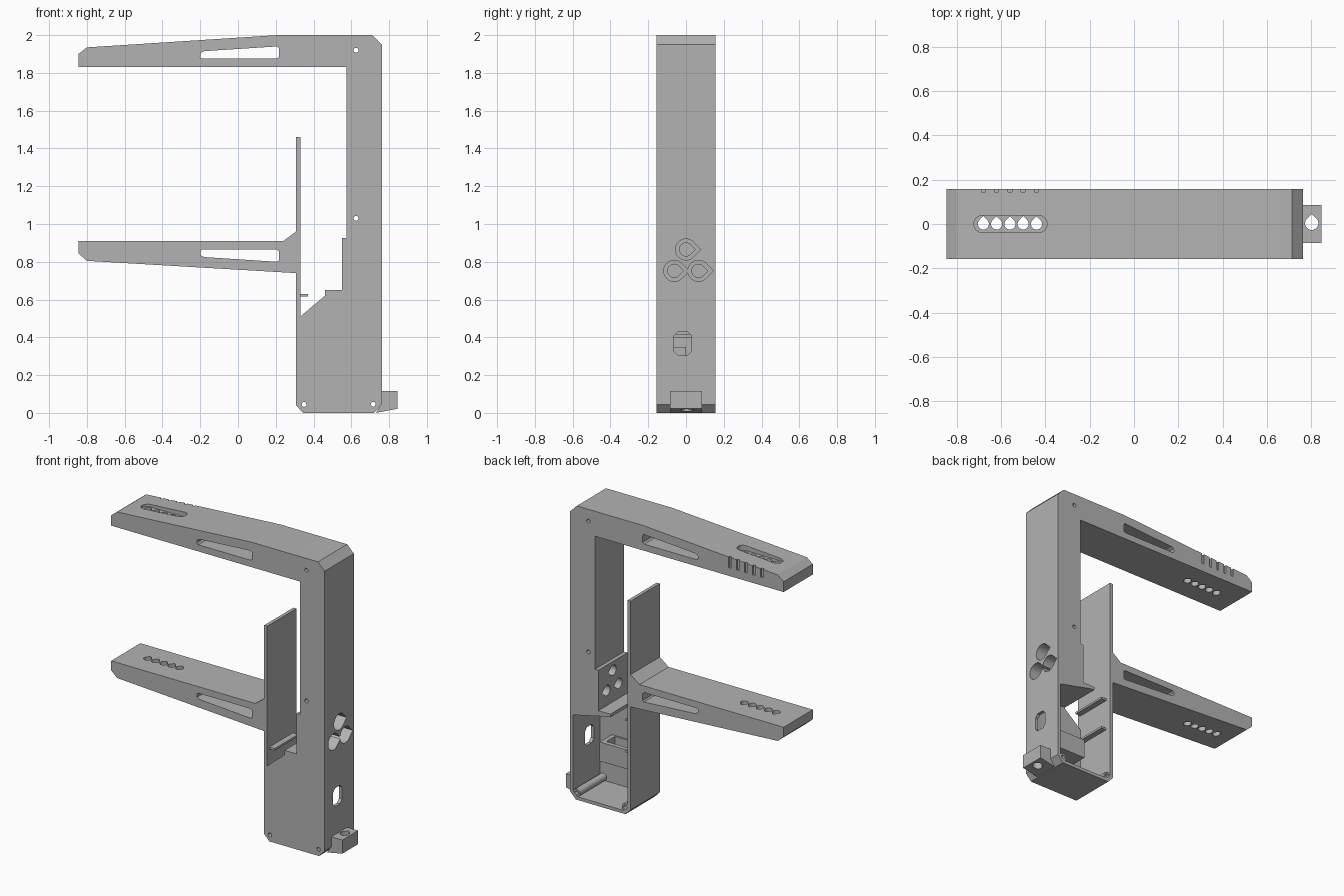
import bpy, bmesh, math
from mathutils import Vector

cube = bpy.data.objects.get("Cube")
if cube:
    bpy.data.objects.remove(cube, do_unlink=True)

HALF = 0.157
grey = bpy.data.materials.new("plain grey plastic")
grey.use_nodes = True
COLOUR = (0.45, 0.45, 0.45, 1)
grey.diffuse_color = COLOUR
for node in grey.node_tree.nodes:
    if node.type == 'BSDF_PRINCIPLED':
        node.inputs["Base Color"].default_value = COLOUR


def prism(name, pts, axis, a, b):
    """Extrude a 2D profile along an axis from a to b."""
    place = {'X': lambda u, v, w: (w, u, v),
             'Y': lambda u, v, w: (u, w, v),
             'Z': lambda u, v, w: (u, v, w)}[axis]
    bm = bmesh.new()
    face = bm.faces.new([bm.verts.new(place(u, v, a)) for u, v in pts])
    ext = bmesh.ops.extrude_face_region(bm, geom=[face])
    moved = [g for g in ext["geom"] if isinstance(g, bmesh.types.BMVert)]
    bmesh.ops.translate(bm, verts=moved, vec=Vector(place(0, 0, b - a)))
    bmesh.ops.recalc_face_normals(bm, faces=bm.faces)
    mesh = bpy.data.meshes.new(name)
    bm.to_mesh(mesh)
    bm.free()
    mesh.materials.append(grey)
    obj = bpy.data.objects.new(name, mesh)
    bpy.context.collection.objects.link(obj)
    return obj


def combine(target, tool, operation='DIFFERENCE'):
    """Apply a boolean and remove the tool."""
    mod = target.modifiers.new("combine", 'BOOLEAN')
    mod.operation, mod.solver, mod.object = operation, 'EXACT', tool
    bpy.context.view_layer.objects.active = target
    bpy.ops.object.modifier_apply(modifier=mod.name)
    bpy.data.objects.remove(tool, do_unlink=True)


def rect(u0, u1, v0, v1):
    return [(u0, v0), (u1, v0), (u1, v1), (u0, v1)]


def circle(u, v, r, n=24):
    return [(u + r * math.cos(math.tau * i / n), v + r * math.sin(math.tau * i / n))
            for i in range(n)]


def teardrop(u, v, r, heading=0.0, n=24):
    """Round hole drawn out to a right-angled tip."""
    pts = [(u + r * math.sqrt(2) * math.cos(heading), v + r * math.sqrt(2) * math.sin(heading))]
    for i in range(n + 1):
        t = heading + math.pi / 4 + 1.5 * math.pi * i / n
        pts.append((u + r * math.cos(t), v + r * math.sin(t)))
    return pts


def stadium(u0, u1, v, r, n=12):
    right = [(u1 + r * math.sin(math.pi * i / n), v - r * math.cos(math.pi * i / n))
             for i in range(n + 1)]
    left = [(u0 - r * math.sin(math.pi * i / n), v + r * math.cos(math.pi * i / n))
            for i in range(n + 1)]
    return right + left


# Frame outline: column, both arms, thin upright and lower housing
outline = [(.345, 0), (.72, 0), (.762, .045), (.762, 1.95), (.712, 2), (.21, 2),
           (-.8, 1.935), (-.845, 1.9), (-.845, 1.83), (.575, 1.83), (.575, .925),
           (.55, .925), (.55, .65), (.46, .65), (.46, .62), (.33, .51), (.33, 1.46),
           (.307, 1.46), (.307, .96), (.24, .91), (-.845, .91), (-.845, .845),
           (-.8, .805), (.307, .74), (.307, .04)]
frame = prism("frame", outline, 'Y', -HALF, HALF)

# Housing cavity, open at the back
cavity = [(.36, .022), (.71, .022), (.74, .055), (.74, .57), (.48, .628),
          (.332, .628), (.332, .05)]
combine(frame, prism("cavity", cavity, 'Y', -.132, .3))

# Screw posts and the inner cradle, joined to the housing
posts = [(.35, .045), (.716, .045)]
for x, z in posts:
    combine(frame, prism("post", circle(x, z, .026), 'Y', -.14, HALF - .004), 'UNION')
combine(frame, prism("cradle", rect(.41, .65, .22, .35), 'Y', -.14, 0), 'UNION')
combine(frame, prism("cradle_slot", rect(.44, .62, .25, .4), 'Y', -.12, -.03))

# Screw holes
for x, z in posts + [(.625, 1.92), (.625, 1.03)]:
    combine(frame, prism("screw_hole", circle(x, z, .013, 16), 'Y', -.3, .3))

# Long windows through the arms
upper = [(-.19, 1.875), (.205, 1.875), (.216, 1.884), (.216, 1.932), (.207, 1.94),
         (-.18, 1.915), (-.198, 1.905), (-.2, 1.885)]
lower = [(u, 2.74 - v) for u, v in upper]
for window in (upper, lower):
    combine(frame, prism("arm_window", window, 'Y', -.3, .3))

# Row of holes in both arm tips, with edge notches on the upper arm
combine(frame, prism("tip_pocket", stadium(-.685, -.43, 0, .038), 'Z', 1.925, 2.1))
for i in range(5):
    x = -.68 + .06 * i
    combine(frame, prism("tip_hole", teardrop(x, 0, .025, math.pi / 2), 'Z', .7, 2.1))
    combine(frame, prism("edge_notch", rect(x - .009, x + .009, HALF - .012, .2), 'Z', 1.885, 2.1))

# Button openings, stepped, through the column side
for y, z in [(0, .865), (-.062, .752), (.066, .752)]:
    combine(frame, prism("button_recess", teardrop(y, z, .056), 'X', .62, .8))
    combine(frame, prism("button_hole", teardrop(y, z, .035), 'X', .5, .8))

# Socket opening in the housing side
c = .022
socket = [(-.065 + c, .305), (.03 - c, .305), (.03, .305 + c), (.03, .43 - c),
          (.03 - c, .43), (-.065 + c, .43), (-.065, .43 - c), (-.065, .305 + c)]
combine(frame, prism("socket_opening", socket, 'X', .7, .8))

# Side lug with a vertical hole
lug = prism("side_lug", [(.73, 0), (.845, .022), (.845, .115), (.755, .115), (.755, .04)],
            'Y', -.085, .085)
combine(lug, prism("lug_hole", teardrop(.802, .003, .03, math.pi / 2), 'Z', -.1, .2))

# Guide ribs on the inside of the thin upright
ribs = [prism(f"guide_rib_{i + 1}", rect(.325, .37, z, z + .014), 'Y', -.135, .12)
        for i, z in enumerate((.4, .615))]

for obj in [frame, lug] + ribs:
    bpy.ops.object.select_all(action='DESELECT')
    obj.select_set(True)
    bpy.context.view_layer.objects.active = obj
    bpy.ops.object.shade_smooth_by_angle(angle=math.radians(25))
